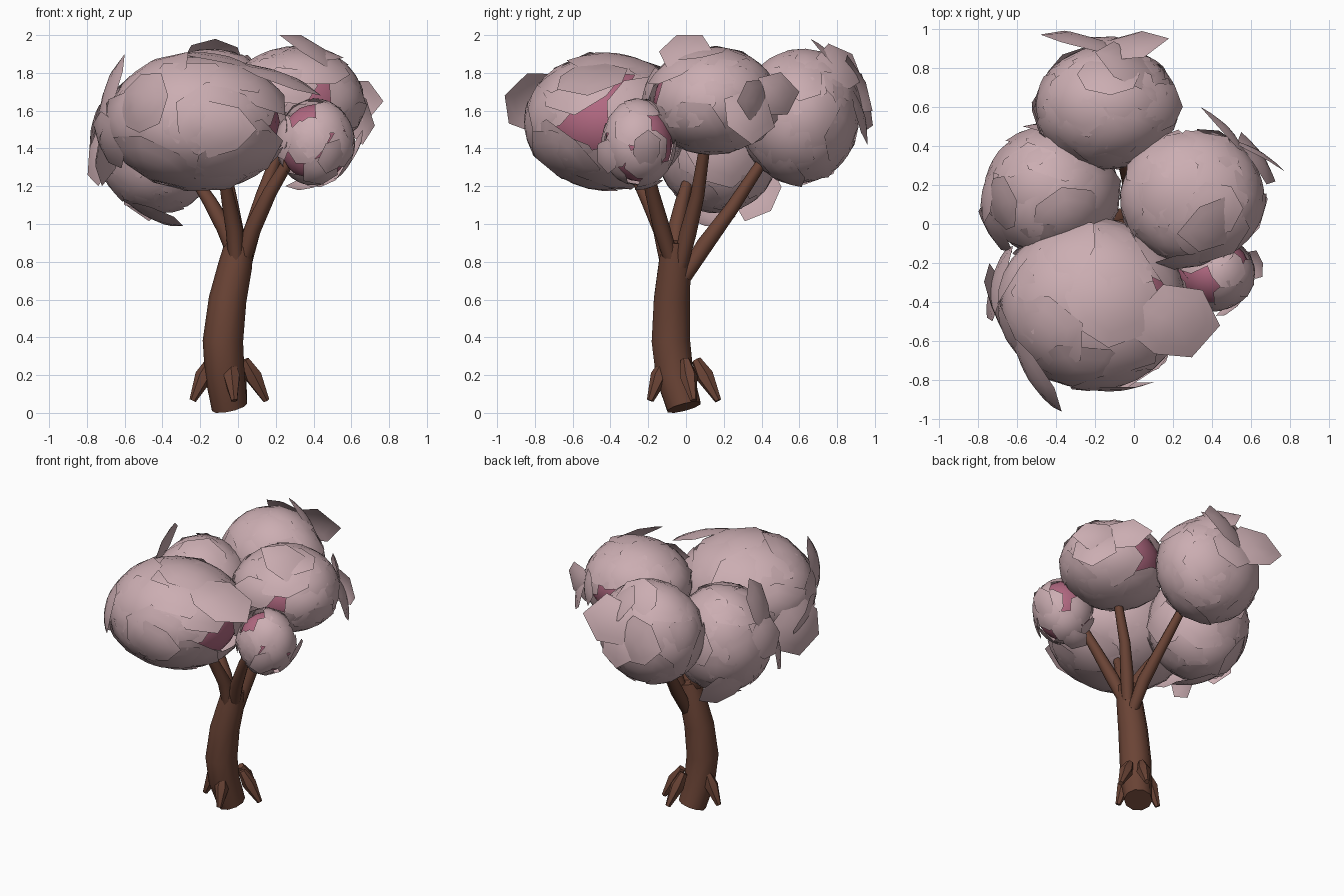
import bpy, bmesh, math, random
from mathutils import Vector, Matrix

random.seed(5)
cube = bpy.data.objects.get("Cube")
if cube:
    bpy.data.objects.remove(cube, do_unlink=True)


def material(name, rgb):
    m = bpy.data.materials.new(name)
    m.use_nodes = True
    color = (*rgb, 1)
    m.diffuse_color = color
    m.node_tree.nodes["Principled BSDF"].inputs["Base Color"].default_value = color
    return m


BLOSSOM = material("pale_blossom", (0.60, 0.42, 0.445))
INNER = material("inner_pink", (0.44, 0.14, 0.22))
BARK = material("brown_bark", (0.145, 0.057, 0.036))


def finish(bm, name, mat, angle=None):
    mesh = bpy.data.meshes.new(name)
    bm.to_mesh(mesh)
    bm.free()
    mesh.materials.append(mat)
    obj = bpy.data.objects.new(name, mesh)
    bpy.context.collection.objects.link(obj)
    for p in mesh.polygons:
        p.use_smooth = True
    if angle:
        bpy.ops.object.select_all(action="DESELECT")
        obj.select_set(True)
        bpy.context.view_layer.objects.active = obj
        bpy.ops.object.shade_smooth_by_angle(angle=math.radians(angle))


def limb(name, points, radii, sides, foot=None):
    """Tapered tube through the points; foot sets the slant of the first end."""
    bm = bmesh.new()
    pts = [Vector(p) for p in points]
    rings = []
    for i, p in enumerate(pts):
        t = (pts[min(i + 1, len(pts) - 1)] - pts[max(i - 1, 0)]).normalized()
        if i == 0 and foot:
            t = Vector(foot).normalized()
        q = Vector((0, 0, 1)).rotation_difference(t)
        ring = []
        for k in range(sides):
            a = math.tau * k / sides
            ring.append(bm.verts.new(p + q @ Vector((math.cos(a), math.sin(a), 0)) * radii[i]))
        rings.append(ring)
    for lo, hi in zip(rings, rings[1:]):
        for k in range(sides):
            j = (k + 1) % sides
            bm.faces.new((lo[k], lo[j], hi[j], hi[k]))
    bm.faces.new(rings[0][::-1])
    bm.faces.new(rings[-1])
    finish(bm, name, BARK, 50)


# Trunk with a slanted foot and a slight bow
limb("trunk",
     [(-0.045, -0.01, 0.03), (-0.07, -0.06, 0.2), (-0.08, -0.08, 0.38), (-0.055, -0.075, 0.6),
      (-0.015, -0.06, 0.78), (0.01, -0.055, 0.91)],
     [0.095, 0.105, 0.107, 0.1, 0.09, 0.075], 10, (-0.22, -0.26, 1))

# Branches, one to each blossom mass
branches = {
    "front": [(-0.01, -0.1, 0.8), (-0.02, -0.13, 0.97), (-0.05, -0.2, 1.12), (-0.08, -0.28, 1.28)],
    "front_left": [(0.03, -0.08, 0.82), (0.08, -0.13, 0.98), (0.17, -0.18, 1.17), (0.32, -0.23, 1.42)],
    "left": [(0.03, -0.03, 0.78), (0.07, 0.01, 0.95), (0.13, 0.06, 1.15), (0.25, 0.11, 1.48)],
    "back": [(0.0, -0.01, 0.72), (0.0, 0.1, 0.89), (-0.03, 0.24, 1.08), (-0.09, 0.45, 1.4)],
    "right": [(-0.02, -0.06, 0.84), (-0.07, -0.05, 0.98), (-0.15, -0.02, 1.12), (-0.24, 0.02, 1.26)],
}
for side, path in branches.items():
    limb(side + "_branch", path, [0.04, 0.045, 0.037, 0.027], 8)

# Roots, thick at the trunk and narrow at the tip
for n, (x, y) in enumerate([(-0.24, -0.04), (0.15, 0.04), (-0.02, -0.19), (0.03, 0.17)]):
    tip = Vector((x, y, 0.065))
    top = Vector((-0.06, -0.04, 0.28)).lerp(Vector((x, y, 0.28)), 0.45)
    limb(f"root_{n + 1}", [top, top.lerp(tip, 0.4), tip], [0.026, 0.048, 0.018], 6)


class Canopy:
    """Ellipsoid of overlapping leaf plates around an inner core."""

    def __init__(self, center, radii):
        self.c, self.r = Vector(center), Vector(radii)
        self.bm = bmesh.new()

    def place(self, v):
        return self.c + Vector(a * b for a, b in zip(self.r, v))

    def plate(self, d, u, size, low, high):
        """Irregular curved plate around d, rising from low to high towards u."""
        bm, v = self.bm, d.cross(u)
        n = random.choice((6, 7, 8))
        rim = [size] + [size * random.uniform(0.82, 1.1) for _ in range(n - 1)]
        hub = bm.verts.new(self.place(d * (low + (high - low) * 0.35)))
        rows = []
        for f in (0.35, 0.7, 1.0):
            row = []
            for k in range(n):
                a = math.tau * k / n
                w = f * rim[k]
                p = d * math.cos(w) + (u * math.cos(a) + v * math.sin(a)) * math.sin(w)
                rise = ((1 + f * math.cos(a)) / 2) ** 1.5
                row.append(bm.verts.new(self.place(p * (low + (high - low) * rise))))
            rows.append(row)
        for k in range(n):
            j = (k + 1) % n
            bm.faces.new((hub, rows[0][k], rows[0][j]))
            for a, b in zip(rows, rows[1:]):
                bm.faces.new((a[k], b[k], b[j], a[j]))

    def flare(self, tip, hint, size=0.42):
        """Lifted plate whose raised corner is the tip; its body lies towards the hint."""
        t = Vector(a / b for a, b in zip(Vector(tip) - self.c, self.r))
        turn = Matrix.Rotation(size, 3, t.cross(Vector(hint)).normalized())
        d = turn @ t.normalized()
        u = (t.normalized() - d * math.cos(size)).normalized()
        self.plate(d, u, size, 0.99, max(t.length, 1.04))

    def build(self, name, count, size, gaps, flares):
        for i in range(count):
            z = 1 - 2 * (i + 0.5) / count
            a = i * math.pi * (3 - math.sqrt(5)) + 0.4
            h = math.sqrt(1 - z * z)
            d = Vector((h * math.cos(a), h * math.sin(a), z))
            # Slide plates off the openings
            for gap, radius in gaps:
                g = Vector(gap).normalized()
                short = radius + size * 0.9 - d.angle(g)
                if short > 0:
                    d = Matrix.Rotation(short, 3, g.cross(d).normalized()) @ d
            u = Matrix.Rotation(random.uniform(0, math.tau), 3, d) @ d.orthogonal().normalized()
            self.plate(d, u, size, random.uniform(0.97, 0.99), random.uniform(1.0, 1.05))
        for tip, hint in flares:
            self.flare(tip, hint)
        finish(self.bm, name + "_blossom", BLOSSOM)
        core = bmesh.new()
        bmesh.ops.create_icosphere(core, subdivisions=3, radius=0.89)
        for vert in core.verts:
            vert.co = self.place(vert.co)
        finish(core, name + "_core", INNER)


X, Y, UP = Vector((1, 0, 0)), Vector((0, 1, 0)), Vector((0, 0, 1))

# Blossom masses: centre, radii, openings showing the core, and flared plates
Canopy((-0.21, -0.41, 1.54), (0.485, 0.44, 0.365)).build(
    "front", 30, 0.6, [((1, -0.25, -0.08), 0.3), ((0.63, 0.2, 0.62), 0.06)],
    [((-0.37, -0.96, 1.68), -X), ((-0.74, -0.2, 1.43), -Y), ((0.44, -0.52, 1.68), (-1, 0, 1)),
     ((-0.72, -0.3, 1.2), UP), ((0.1, -0.81, 1.5), -X)])
Canopy((0.3, 0.14, 1.65), (0.37, 0.35, 0.29)).build(
    "left", 24, 0.62, [((0.35, -1, 0.2), 0.17), ((-0.1, 1, -0.1), 0.3)],
    [((0.77, 0.27, 1.65), Y), ((0.22, -0.05, 2.0), X), ((0.56, 0.08, 1.88), -X),
     ((0.66, 0.35, 1.42), UP), ((0.34, 0.6, 1.7), X), ((0.1, -0.2, 1.74), X)])
Canopy((-0.14, 0.6, 1.57), (0.37, 0.32, 0.36)).build(
    "back", 26, 0.64, [((-0.28, 0.91, 0), 0.05)],
    [((-0.48, 0.97, 1.65), X), ((0.18, 0.95, 1.75), -X), ((-0.12, 0.66, 1.98), Y),
     ((0.25, 0.6, 1.65), UP), ((-0.2, 0.88, 1.9), X), ((-0.1, 0.96, 1.42), UP)])
Canopy((-0.42, 0.165, 1.43), (0.345, 0.34, 0.375)).build(
    "right", 26, 0.64, [],
    [((-0.29, 0.1, 0.99), -X), ((-0.42, 0.45, 1.07), -X), ((-0.77, 0.0, 1.5), Y),
     ((-0.6, 0.12, 1.9), -UP), ((-0.57, 0.5, 1.5), X), ((-0.74, -0.05, 1.2), UP)])
Canopy((0.41, -0.25, 1.43), (0.21, 0.2, 0.23)).build(
    "front_left", 18, 0.55,
    [((0.5, 0.85, 0.25), 0.25), ((-0.35, -0.4, 0.85), 0.4), ((-0.6, -0.6, -0.5), 0.2)],
    [((0.66, -0.2, 1.5), -UP), ((0.42, -0.47, 1.33), X), ((0.25, -0.2, 1.2), X)])
